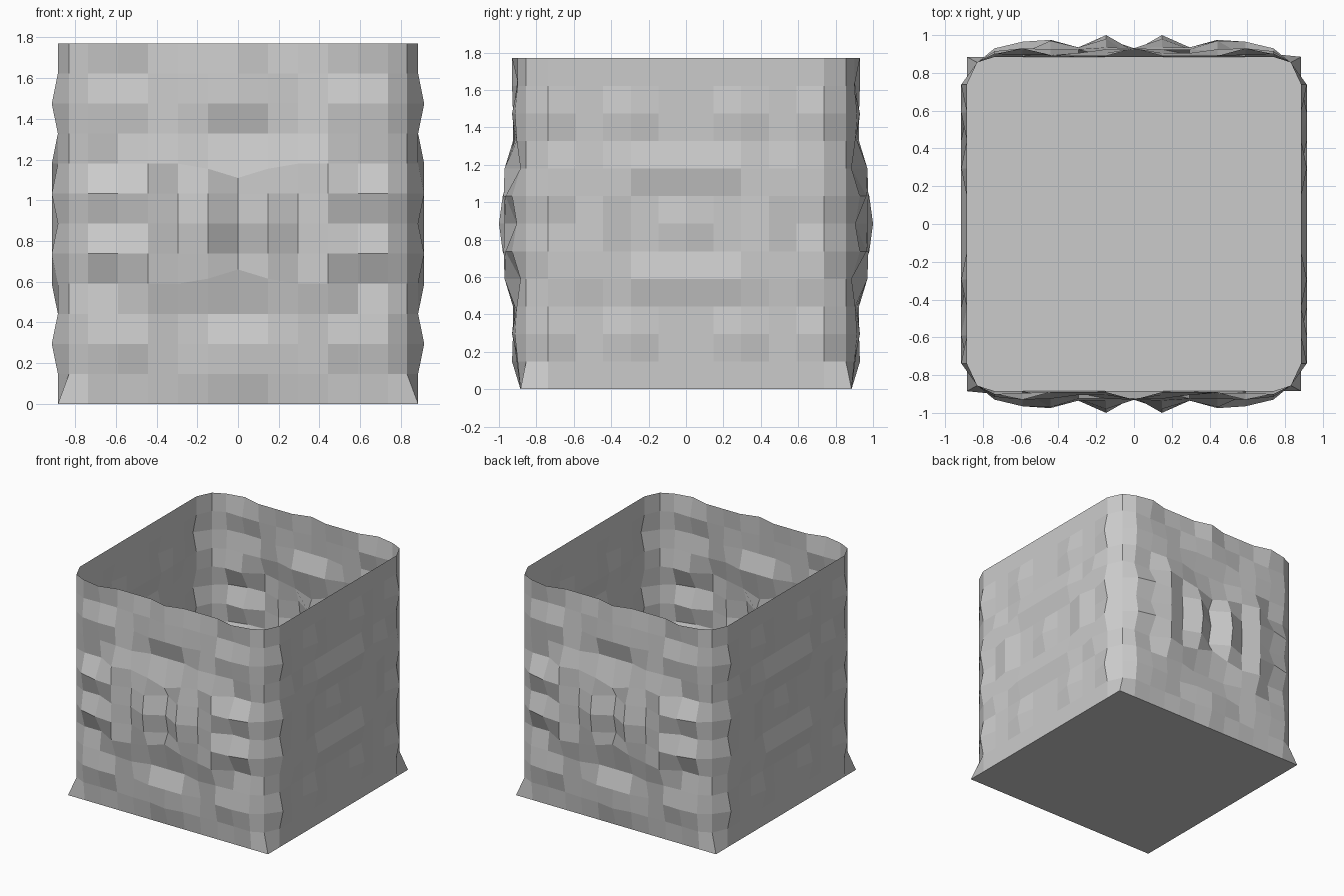
import bpy
import bmesh

cube = bpy.data.objects.get("Cube")
if cube:
    bpy.data.objects.remove(cube, do_unlink=True)

CELL = 0.1475
HALF = 6 * CELL
STEP = 0.005

# Relief of one quarter of a carved wall: a = flush, each letter one STEP further out.
# Rows run from mid height to the rim, columns from the centre to the corner.
CARVED = ["gxkree", "atisqj", "jkkraa", "aaigee", "iicijg", "jeeccd", "jbbbjd"]
# Shallow bumps on the plain walls, in the same layout
PLAIN = ["gaagaa", "aaagag", "gggaga", "aaaaaa", "aagaag", "aaaaaa", "aaaaaa"]


def relief(table, i, k):
    return (ord(table[abs(k)][abs(i)]) - ord("a")) * STEP


def level(j):
    """One closed ring of points around the box at grid row j."""
    k = j - 6
    z = j * CELL
    base = j == 0
    cx, cy = (HALF, HALF) if base else (0.83, 0.855)
    carved, plain = [], []
    for i in range(-5, 6):
        out = 0 if base else relief(CARVED, i, k)
        # The lips above and below the centre sag towards mid height
        sag = 0
        if abs(k) == 2:
            sag = {0: 0.07, 1: 0.025}.get(abs(i), 0) * (-1 if k > 0 else 1)
        carved.append((i * CELL, -HALF - out, z + sag))
        bump = 0 if base else relief(PLAIN, i, k)
        plain.append((HALF + bump, i * CELL, z))
    half = [(-cx, -cy, z)] + carved + [(cx, -cy, z)] + plain
    return half + [(-x, -y, h) for x, y, h in half]


def make_object(name, bm, material):
    mesh = bpy.data.meshes.new(name)
    bm.to_mesh(mesh)
    bm.free()
    mesh.materials.append(material)
    obj = bpy.data.objects.new(name, mesh)
    bpy.context.collection.objects.link(obj)
    return obj


# Material
grey = bpy.data.materials.new("plain_grey")
grey.use_nodes = True
colour = (0.6, 0.6, 0.6, 1)
grey.diffuse_color = colour
grey.node_tree.nodes["Principled BSDF"].inputs["Base Color"].default_value = colour

# Walls: thin faceted sheet, open at the top
bm = bmesh.new()
rings = [[bm.verts.new(p) for p in level(j)] for j in range(13)]
for low, high in zip(rings, rings[1:]):
    for n in range(len(low)):
        m = (n + 1) % len(low)
        bm.faces.new((low[n], low[m], high[m], high[n]))
make_object("box_walls", bm, grey)

# Floor: flat square base
bm = bmesh.new()
corners = [(-HALF, -HALF), (-HALF, HALF), (HALF, HALF), (HALF, -HALF)]
bm.faces.new([bm.verts.new((x, y, 0)) for x, y in corners])
make_object("box_floor", bm, grey)
